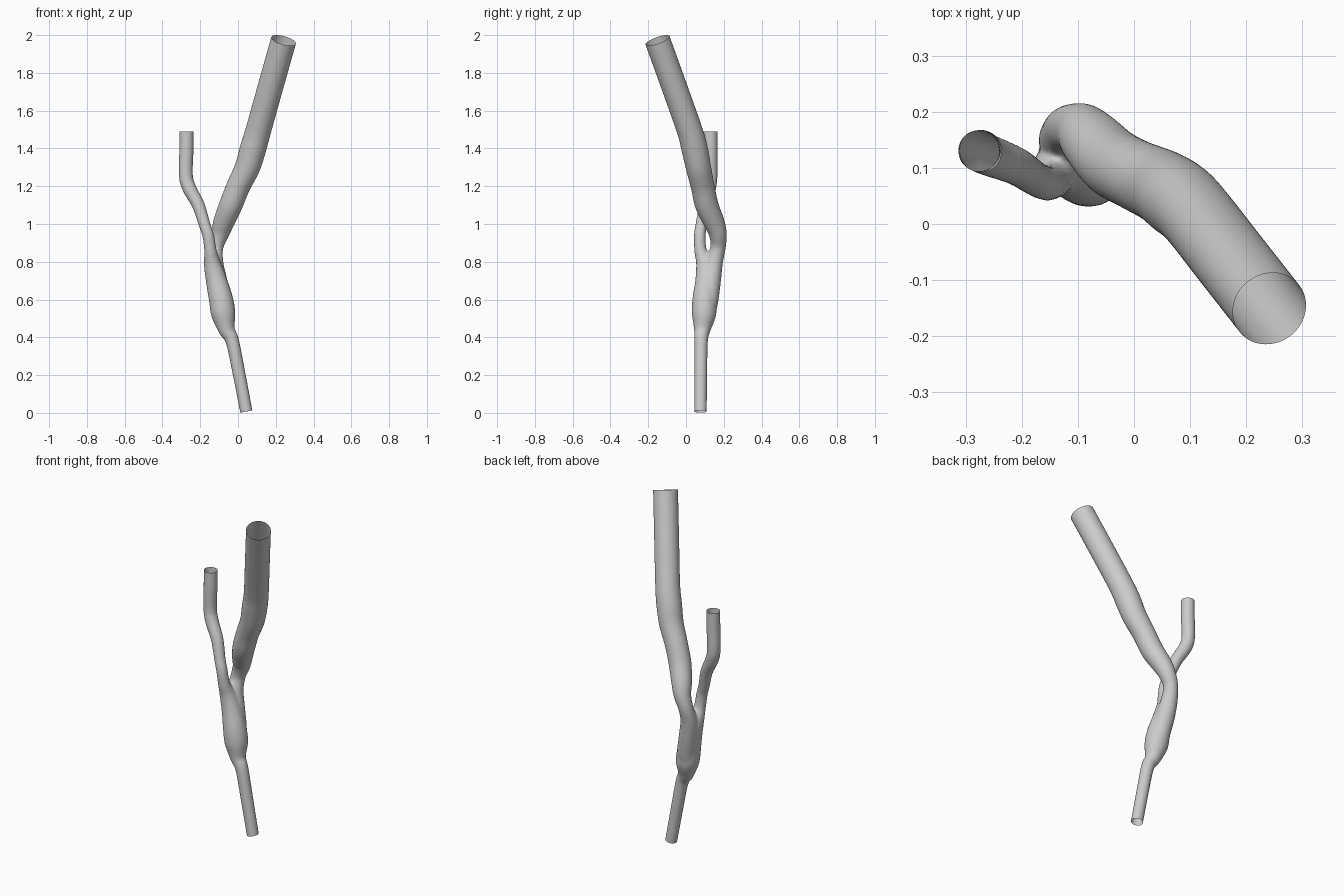
import bpy, bmesh, math
from mathutils import Vector

old = bpy.data.objects.get("Cube")
if old:
    bpy.data.objects.remove(old, do_unlink=True)

SIDES, STEPS = 32, 6


def spline(points):
    """Smooth path through (x, y, z, radius) points."""
    p = [Vector(q) for q in points]
    p = [2 * p[0] - p[1]] + p + [2 * p[-1] - p[-2]]
    path = []
    for a, b, c, d in zip(p, p[1:], p[2:], p[3:]):
        for i in range(STEPS):
            t = i / STEPS
            path.append(0.5 * (2 * b + (c - a) * t + (2 * a - 5 * b + 4 * c - d) * t ** 2
                               + (3 * b - a - 3 * c + d) * t ** 3))
    return path + [p[-2]]


def add_tube(bm, points):
    """Closed round tube of varying radius."""
    path = spline(points)
    rings = []
    for i, q in enumerate(path):
        axis = (path[min(i + 1, len(path) - 1)] - path[max(i - 1, 0)]).to_3d().normalized()
        u = Vector((0, 1, 0)).cross(axis).normalized()
        v = axis.cross(u)
        rings.append([bm.verts.new(q.to_3d() + q.w * (u * math.cos(a) + v * math.sin(a)))
                      for a in (k * math.tau / SIDES for k in range(SIDES))])
    for r, s in zip(rings, rings[1:]):
        for k in range(SIDES):
            n = (k + 1) % SIDES
            bm.faces.new((r[k], r[n], s[n], s[k]))
    bm.faces.new(rings[0][::-1])
    bm.faces.new(rings[-1])


# Stem running into the thin branch, overlong at both ends for trimming
stem = [(.053, .077, -.04, .033), (.007, .078, .2, .034), (-.03, .08, .38, .036),
        (-.06, .086, .44, .044), (-.077, .095, .52, .064), (-.09, .098, .6, .064),
        (-.114, .105, .7, .056), (-.136, .098, .79, .045), (-.146, .077, .86, .033),
        (-.158, .073, .94, .031), (-.178, .082, 1.0, .031), (-.21, .103, 1.1, .034),
        (-.258, .122, 1.19, .037), (-.276, .13, 1.26, .037), (-.273, .13, 1.4, .038),
        (-.273, .13, 1.54, .038)]
# Thick branch, rooted inside the stem
thick = [(-.085, .11, .54, .05), (-.09, .118, .6, .054), (-.11, .132, .7, .053),
         (-.124, .15, .8, .046), (-.118, .17, .88, .041), (-.094, .168, .95, .048),
         (-.075, .148, 1.01, .056), (-.038, .11, 1.1, .062), (.002, .088, 1.2, .063),
         (.05, .066, 1.3, .067), (.08, .045, 1.4, .07), (.109, .018, 1.5, .068),
         (.175, -.066, 1.737, .068), (.255, -.168, 2.02, .068)]

bm = bmesh.new()
add_tube(bm, stem)
add_tube(bm, thick)
mesh = bpy.data.meshes.new("branching_tube")
bm.to_mesh(mesh)
bm.free()
tube = bpy.data.objects.new("branching_tube", mesh)
bpy.context.collection.objects.link(tube)

# Fuse into one blended skin
fuse = tube.modifiers.new("Fuse", 'REMESH')
fuse.mode = 'VOXEL'
fuse.voxel_size = 0.007
blend = tube.modifiers.new("Blend", 'SMOOTH')
blend.factor, blend.iterations = 0.5, 6
bm = bmesh.new()
bm.from_object(tube, bpy.context.evaluated_depsgraph_get())
tube.modifiers.clear()

# Trim the three ends square and leave them open
ends = [((.043, .077, .007), (.046, 0, -.24), lambda c: c.z < .3),
        ((-.273, .13, 1.49), (0, 0, 1), lambda c: c.x < -.15 and c.z > 1.3),
        ((.242, -.15, 1.972), (.08, -.102, .283), lambda c: c.z > 1.7)]
for point, normal, inside in ends:
    faces = [f for f in bm.faces if inside(f.calc_center_median())]
    geom = set(faces)
    for f in faces:
        geom.update(f.verts, f.edges)
    bmesh.ops.bisect_plane(bm, geom=list(geom), plane_co=point,
                           plane_no=Vector(normal).normalized(), clear_outer=True)
for f in bm.faces:
    f.smooth = True
bm.to_mesh(mesh)
bm.free()

# Plain grey surface
grey = bpy.data.materials.new("plain grey")
grey.use_nodes = True
colour = (0.6, 0.6, 0.6, 1)
grey.diffuse_color = colour
grey.node_tree.nodes["Principled BSDF"].inputs["Base Color"].default_value = colour
mesh.materials.append(grey)
